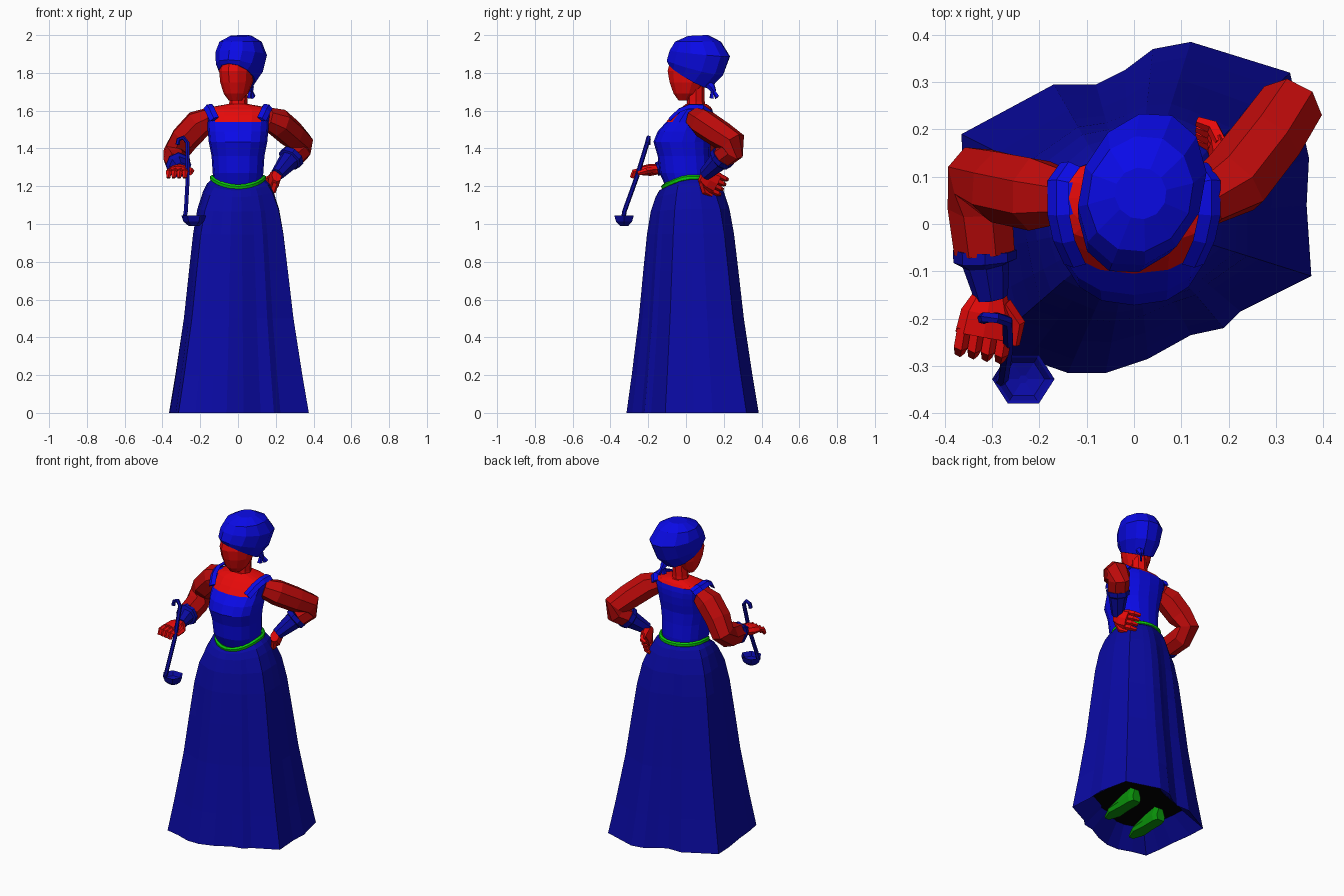
import bpy, bmesh, math
from mathutils import Vector, Matrix

if "Cube" in bpy.data.objects:
    bpy.data.objects.remove(bpy.data.objects["Cube"])


def material(name, rgb):
    m = bpy.data.materials.new(name)
    m.diffuse_color = (*rgb, 1)
    m.use_nodes = True
    m.node_tree.nodes["Principled BSDF"].inputs["Base Color"].default_value = m.diffuse_color
    return m


BLUE = material("bright blue", (0.003, 0.003, 0.8))
NAVY = material("deep blue", (0.003, 0.003, 0.37))
RED = material("bright red", (0.8, 0.003, 0.003))
WINE = material("deep red", (0.5, 0.003, 0.003))
GREEN = material("green", (0.003, 0.6, 0.003))
MOSS = material("dark green", (0.003, 0.3, 0.003))
BLACK = material("black", (0, 0, 0))


def loft(name, rings, mats, cap_start=True, cap_end=True, closed=False, rule=None):
    """Skin a list of equal-length point rings; rule(centre) gives the material index."""
    bm = bmesh.new()
    vs = [[bm.verts.new(p) for p in r] for r in rings]
    n = len(rings[0])
    pairs = list(zip(vs, vs[1:])) + ([(vs[-1], vs[0])] if closed else [])
    for a, b in pairs:
        for i in range(n):
            j = (i + 1) % n
            bm.faces.new((a[i], a[j], b[j], b[i]))
    if not closed and cap_start:
        bm.faces.new(vs[0])
    if not closed and cap_end:
        bm.faces.new(vs[-1])
    bmesh.ops.recalc_face_normals(bm, faces=bm.faces)
    if rule:
        for f in bm.faces:
            f.material_index = rule(f.calc_center_median())
    me = bpy.data.meshes.new(name)
    bm.to_mesh(me)
    bm.free()
    for m in mats:
        me.materials.append(m)
    ob = bpy.data.objects.new(name, me)
    bpy.context.collection.objects.link(ob)
    return ob


def oval(n, z, rx, front, back, power=1):
    """Flat oval ring at height z between two y values; power < 1 squares it off."""
    cy, ry = (front + back) / 2, (back - front) / 2

    def bend(v):
        return math.copysign(abs(v) ** power, v) if abs(v) > 1e-6 else 0
    angles = [2 * math.pi * i / n for i in range(n)]
    return [Vector((rx * bend(math.cos(a)), cy + ry * bend(math.sin(a)), z)) for a in angles]


def tube(name, pts, radii, mat, sides=7, side=None, closed=False):
    """Tube along a path; a radius may be a (wide, thin) pair."""
    pts = [Vector(p) for p in pts]
    n = len(pts)
    u = Vector(side) if side else None
    rings = []
    for k, p in enumerate(pts):
        if closed:
            t = pts[(k + 1) % n] - pts[k - 1]
        else:
            t = pts[min(k + 1, n - 1)] - pts[max(k - 1, 0)]
        t.normalize()
        u = t.orthogonal() if u is None else u
        u = (u - t * u.dot(t)).normalized()
        v = t.cross(u)
        r = radii[k] if isinstance(radii, list) else radii
        a, b = r if isinstance(r, tuple) else (r, r)
        rings.append([p + u * a * math.cos(2 * math.pi * i / sides)
                      + v * b * math.sin(2 * math.pi * i / sides) for i in range(sides)])
    return loft(name, rings, [mat], closed=closed)


# Skirt: uneven hem blended upward into an oval waist that dips at the front
hem = [(-.14, -.315), (-.06, -.315), (.03, -.285), (.12, -.235), (.19, -.22), (.225, -.185),
       (.375, -.11), (.365, .04), (.37, .14), (.33, .32), (.185, .365), (.12, .385),
       (.04, .37), (-.02, .325), (-.08, .295), (-.17, .295), (-.365, .19), (-.36, .08),
       (-.34, -.06), (-.33, -.17), (-.315, -.265), (-.225, -.285)]


def waist(a):
    dip = 0.05 * max(0, -math.sin(a)) ** 1.5
    return Vector((.138 * math.cos(a), .017 + .137 * math.sin(a), 1.245 - dip))


rings = []
for z, w in [(0, 1), (.2, .86), (.5, .67), (.75, .55), (.95, .45), (1.08, .35), (1.17, .22),
             (1.215, .12), (1.24, 0)]:
    ring = []
    for x, y in hem:
        top = waist(math.atan2(y - .035, x))
        p = top.lerp(Vector((x, y, 0)), w)
        p.z = z - (1.245 - top.z) * max(0, 1 - 2 * w)
        ring.append(p)
    rings.append(ring)
loft("skirt", rings, [NAVY], cap_start=False, cap_end=False)

# Dark panel closing the inside of the skirt above the hem
panel = [Vector((x * .68, .035 + (y - .035) * .68, .1)) for x, y in hem]
loft("skirt_underside", [[Vector((x, y, .001)) for x, y in hem], panel], [NAVY, BLACK],
     cap_start=False, rule=lambda c: 1 if c.z > .09 else 0)

# Belt
tube("belt", [waist(2 * math.pi * i / 24) for i in range(24)], (.015, .012),
     GREEN, sides=6, side=(0, 0, 1), closed=True)

# Torso: blue bodice, bare skin above the neckline (lower in front than behind)
torso = [(1.18, .12, -.1, .13), (1.27, .134, -.14, .135), (1.36, .14, -.15, .13),
         (1.435, .155, -.172, .13), (1.49, .16, -.15, .14), (1.54, .163, -.105, .145),
         (1.575, .168, -.075, .145), (1.605, .17, -.045, .14), (1.62, .138, -.02, .13),
         (1.635, .055, .0, .11)]


def bodice_rule(c):
    if c.y > .07:
        return 1 if c.z > 1.6 else 0
    edge = 1.54 if abs(c.x) < .1 else 1.57
    return 1 if c.z > edge and abs(c.x) < .135 else 0


loft("torso", [oval(16, *t, .85) for t in torso], [BLUE, RED], rule=bodice_rule)
tube("neck", [(0, .055, 1.58), (.002, .052, 1.65), (.008, .052, 1.75)], [.055, .047, .047], RED, 8)

# Shoulder straps
for name, s in [("left_strap", 1), ("right_strap", -1)]:
    tube(name, [(s * .125, -.085, 1.555), (s * .148, -.035, 1.602), (s * .16, .02, 1.624),
                (s * .16, .09, 1.622), (s * .135, .125, 1.595)], (.026, .01), BLUE, 4, (1, 0, -.5 * s))

# Head, turned a little to the side
turn = (Matrix.Translation((.012, .06, 0)) @ Matrix.Rotation(math.radians(-22), 4, 'Z')
        @ Matrix.Translation((0, -.06, 0)))
face = [(1.655, .036, -.045, .02), (1.69, .064, -.072, .07), (1.75, .084, -.095, .11),
        (1.81, .09, -.108, .14), (1.88, .084, -.09, .15)]
loft("face", [[turn @ p for p in oval(12, *f)] for f in face], [RED])

# Head scarf: rings tilted from the brow down to the nape
scarf = [(.094, -.1, 1.85, .13, 1.715), (.118, -.112, 1.87, .205, 1.785),
         (.13, -.095, 1.92, .243, 1.885), (.11, -.062, 1.965, .19, 1.965),
         (.055, .01, 1.995, .12, 2.0)]
rings = []
for rx, fy, fz, by, bz in scarf:
    ring = oval(12, 0, rx, fy, by)
    for p in ring:
        p.z = fz + (bz - fz) * (p.y - fy) / (by - fy)
    rings.append([turn @ p for p in ring])
loft("head_scarf", rings, [BLUE])
tube("scarf_knot", [(.06, .11, 1.75), (.062, .135, 1.725), (.068, .15, 1.7)], [.02, .022, .012], BLUE, 6)
for i, end in enumerate([(.083, .165, 1.67), (.06, .135, 1.665)]):
    tube(f"scarf_tail_{i + 1}", [(.066, .14, 1.715), end], [(.008, .006), (.016, .006)], BLUE, 4)

# Sleeves
tube("ladle_arm_sleeve",
     [(-.15, .06, 1.56), (-.21, .065, 1.53), (-.285, .08, 1.45), (-.328, .1, 1.38),
      (-.325, .04, 1.335), (-.315, -.058, 1.315)],
     [.06, .08, .078, .07, .07, .066], WINE)
tube("hip_arm_sleeve",
     [(.15, .05, 1.56), (.215, .09, 1.535), (.285, .18, 1.475), (.332, .25, 1.43),
      (.325, .245, 1.39), (.285, .195, 1.355)],
     [.06, .078, .076, .07, .066, .064], WINE)

# Cuffs: wide band tapering to the wrist
tube("ladle_arm_cuff", [(-.315, -.055, 1.313), (-.315, -.078, 1.31), (-.313, -.084, 1.309),
                        (-.302, -.155, 1.29)], [.068, .067, .05, .036], NAVY, 8)
tube("hip_arm_cuff", [(.288, .198, 1.358), (.274, .182, 1.34), (.27, .177, 1.335),
                      (.208, .1, 1.262)], [.069, .068, .056, .036], NAVY, 8)


# Hands: flat palm, four curled fingers and a thumb
def hand(name, wrist, along, side, curl):
    w, c = Vector(wrist), Vector(curl)
    d = Vector(along).normalized()
    s = Vector(side)
    s = (s - d * s.dot(d)).normalized()
    tube(name + "_palm", [w, w + d * .045, w + d * .095], [(.034, .027), (.056, .032), (.06, .024)],
         RED, 8, s)
    for i in range(4):
        b = w + d * .085 + s * (i - 1.5) * .029
        tube(f"{name}_finger_{i + 1}", [b, b + d * .038 + c * .006, b + d * .052 + c * .035],
             [.016, .016, .011], RED, 5)
    tube(name + "_thumb", [w + d * .02 + s * .03, w + d * .055 + s * .066 + c * .005,
                           w + d * .1 + s * .068 + c * .015], [.018, .017, .011], RED, 5)


hand("ladle_hand", (-.302, -.145, 1.29), (-.18, -1, -.08), (1, -.2, 0), (0, 0, -1))
hand("hip_hand", (.205, .08, 1.255), (-.25, .8, -.4), (0, -.45, -.8), (-1, 0, 0))

# Ladle
tube("ladle_handle", [(-.32, -.2, 1.42), (-.315, -.198, 1.447), (-.29, -.198, 1.458),
                      (-.268, -.205, 1.43), (-.266, -.26, 1.25), (-.276, -.325, 1.07),
                      (-.283, -.332, 1.03)], .012, NAVY, 6)
bowl = [(1.01, .01), (1.02, .045), (1.04, .058), (1.045, .066), (1.012, .054), (.99, .028)]
loft("ladle_bowl", [[p + Vector((-.234, 0, 0)) for p in oval(6, z, r, -.328 - r * .9, -.328 + r * .9)]
                    for z, r in bowl], [NAVY])

# Shoes: pointed toes towards the front
for name, cx, cy in [("left_shoe", .13, .06), ("right_shoe", -.12, -.02)]:
    rings = []
    for y, w, h in [(.12, .03, .08), (.09, .042, .1), (.0, .042, .085), (-.08, .05, .055), (-.15, .018, .03)]:
        rings.append([Vector((cx + sx * w, cy + y, z)) for sx, z in
                      [(-.8, .003), (.8, .003), (1, h * .4), (.5, h), (-.5, h), (-1, h * .4)]])
    loft(name, rings, [MOSS])
